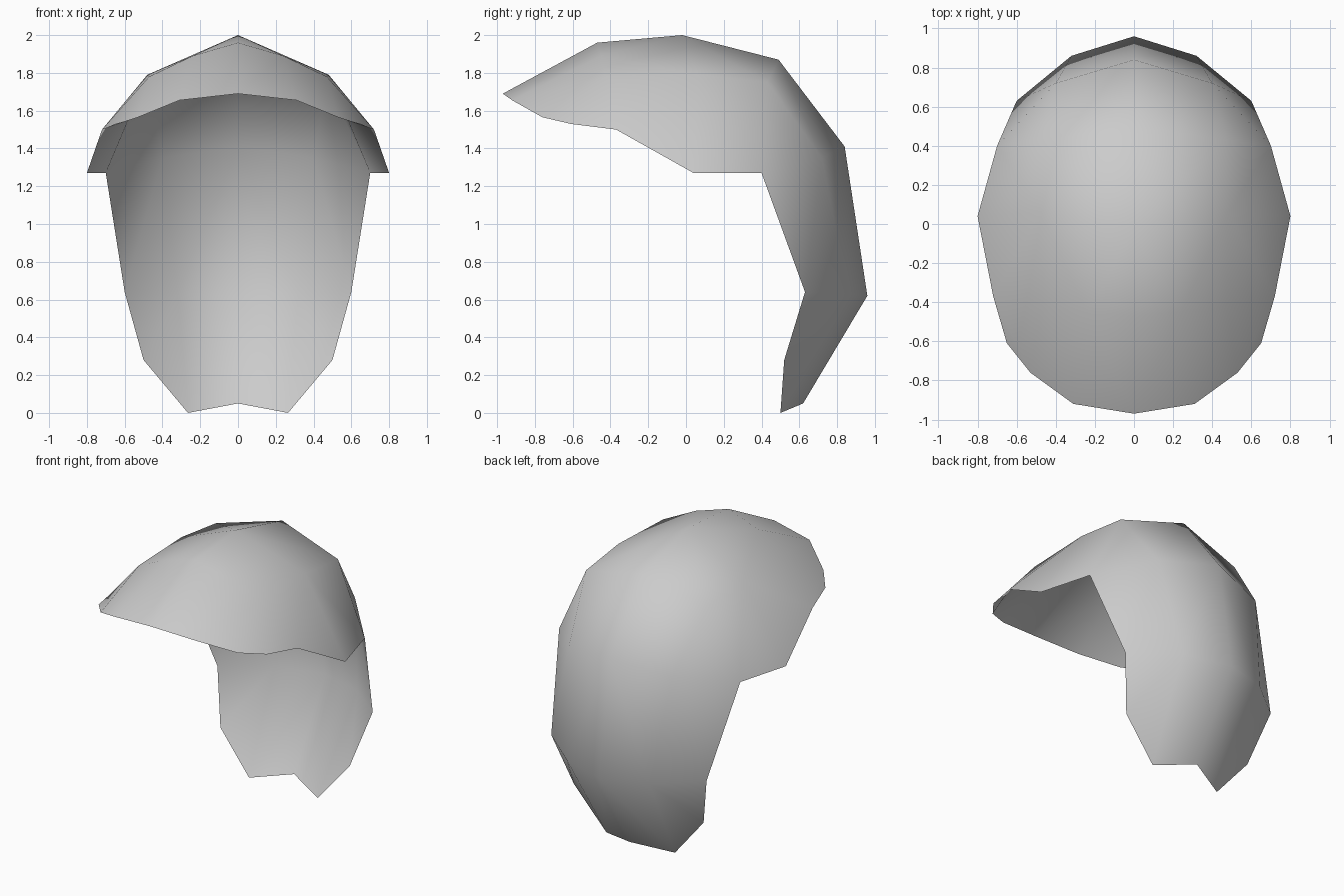
import bpy

if "Cube" in bpy.data.objects:
    bpy.data.objects.remove(bpy.data.objects["Cube"])

# Right half of the hair shell, as cross rows from the centre line to the rim (x, y, z)
rows = {
    "fringe": [(0, -.97, 1.69), (.31, -.92, 1.655), (.53, -.76, 1.565), (.65, -.61, 1.53)],
    "brow": [(0, -.47, 1.96), (.24, -.45, 1.89), (.47, -.42, 1.78), (.72, -.37, 1.50)],
    "crown": [(0, -.02, 2.0), (.48, .06, 1.79), (.80, .04, 1.27)],
    "upper_back": [(0, .49, 1.87), (.47, .43, 1.75), (.70, .40, 1.27)],
    "mid_back": [(0, .84, 1.41), (.40, .72, 1.35)],
    "nape": [(0, .96, .62), (.32, .86, .63), (.60, .63, .64)],
    "tail": [(0, .62, .05), (.265, .50, 0), (.50, .52, .28)],
}
verts, ids = [], {}
for name, pts in rows.items():
    ids[name] = list(range(len(verts), len(verts) + len(pts)))
    verts += pts
F, B, A, C, D, E, G = ids.values()
faces = []


def bridge(p, q):
    """Join two rows with quads, wound to face outward."""
    for i in range(min(len(p), len(q)) - 1):
        faces.append((p[i], p[i + 1], q[i + 1], q[i]))


# Fringe and crown; the four-point brow row narrows to three at the crown
bridge(F, B)
faces += [(B[0], B[1], A[0]), (B[1], A[1], A[0]), (B[1], B[2], A[1]),
          (B[2], B[3], A[1]), (B[3], A[2], A[1])]
bridge(A, C)
# Back, sharing the rim corner behind the ear
bridge(C, D + [C[2]])
faces[-1] = (C[1], C[2], D[1])
bridge(D + [C[2]], E)
bridge(E, G)

mesh = bpy.data.meshes.new("hair_shell")
mesh.from_pydata(verts, [], faces)
mesh.update()
hair = bpy.data.objects.new("hair_shell", mesh)
bpy.context.collection.objects.link(hair)
mesh.polygons.foreach_set("use_smooth", [True] * len(mesh.polygons))

# Left half
mirror = hair.modifiers.new("mirror", "MIRROR")
mirror.use_axis[0] = True
mirror.use_mirror_merge = True
mirror.merge_threshold = 0.001

grey = bpy.data.materials.new("light_grey")
grey.diffuse_color = (0.6, 0.6, 0.6, 1)
grey.use_nodes = True
grey.node_tree.nodes["Principled BSDF"].inputs["Base Color"].default_value = grey.diffuse_color
mesh.materials.append(grey)
